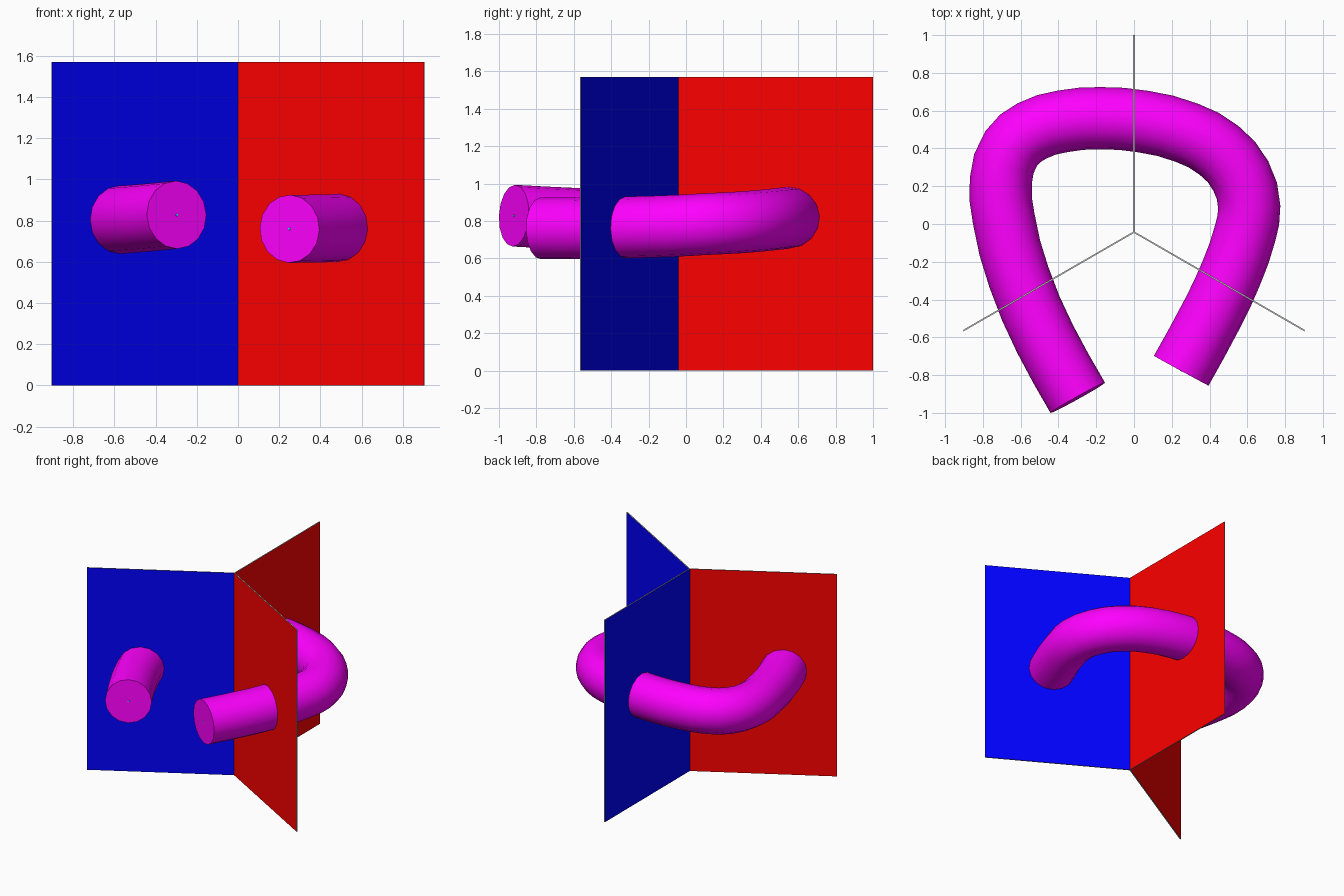
import bpy, math
from mathutils import Vector, Matrix

if "Cube" in bpy.data.objects:
    bpy.data.objects.remove(bpy.data.objects["Cube"])

def mat(name, rgb):
    m = bpy.data.materials.new(name)
    m.diffuse_color = (*rgb, 1)
    m.use_nodes = True
    m.node_tree.nodes["Principled BSDF"].inputs["Base Color"].default_value = m.diffuse_color
    return m

RED, BLUE = mat("red", (1, 0, 0)), mat("blue", (0, 0, 1))
GREY = mat("grey", (0.6, 0.6, 0.6))
MAGENTA, CYAN = mat("magenta", (1, 0, 1)), mat("cyan", (0, 0.9, 0.9))

HUB_Y, LENGTH, HEIGHT, THICK = -0.043, 1.043, 1.57, 0.008

# Three thin panels around a vertical axis, red on one side and blue on the other
def panel(name, degrees):
    bpy.ops.mesh.primitive_cube_add(size=1)
    ob = bpy.context.object
    ob.name = name
    me = ob.data
    me.transform(Matrix.Diagonal((LENGTH, THICK, HEIGHT, 1)))
    me.transform(Matrix.Translation((LENGTH / 2, 0, HEIGHT / 2)))
    for m in (GREY, BLUE, RED):
        me.materials.append(m)
    for f in me.polygons:
        f.material_index = 1 if f.normal.y > 0.5 else 2 if f.normal.y < -0.5 else 0
    ob.location = (0, HUB_Y, 0)
    ob.rotation_euler.z = math.radians(degrees)

for name, deg in (("back_panel", 90), ("left_panel", 210), ("right_panel", 330)):
    panel(name, deg)

# Centre line of the open loop
PATH = [Vector(p) for p in (
    (-0.298, -0.92, 0.828), (-0.47, -0.61, 0.812), (-0.61, -0.28, 0.802),
    (-0.69, 0.03, 0.80), (-0.705, 0.23, 0.803), (-0.65, 0.40, 0.81),
    (-0.54, 0.493, 0.816), (-0.38, 0.543, 0.82), (-0.18, 0.56, 0.82),
    (0.05, 0.542, 0.816), (0.28, 0.483, 0.81), (0.45, 0.39, 0.80),
    (0.565, 0.255, 0.79), (0.61, 0.09, 0.782), (0.588, -0.05, 0.774),
    (0.515, -0.26, 0.767), (0.42, -0.465, 0.762), (0.25, -0.777, 0.76))]

# Round sweep along a path
def sweep(name, pts, radius, rings, material):
    cu = bpy.data.curves.new(name, 'CURVE')
    cu.dimensions = '3D'
    sp = cu.splines.new('BEZIER')
    sp.bezier_points.add(len(pts) - 1)
    for b, p in zip(sp.bezier_points, pts):
        b.co = p
        b.handle_left_type = b.handle_right_type = 'AUTO'
    cu.resolution_u = 2
    cu.bevel_depth = radius
    cu.bevel_resolution = rings
    cu.use_fill_caps = True
    cu.materials.append(material)
    ob = bpy.data.objects.new(name, cu)
    bpy.context.collection.objects.link(ob)
    bpy.ops.object.select_all(action='DESELECT')
    ob.select_set(True)
    bpy.context.view_layer.objects.active = ob
    bpy.ops.object.convert(target='MESH')
    bpy.ops.object.shade_smooth_by_angle(angle=math.radians(40))

sweep("loop_tube", PATH, 0.165, 6, MAGENTA)

# Thin core line that just shows at both tube ends
core = [p.copy() for p in PATH]
core[0] += (PATH[0] - PATH[1]).normalized() * 0.003
core[-1] += (PATH[-1] - PATH[-2]).normalized() * 0.003
sweep("core_line", core, 0.007, 0, CYAN)
